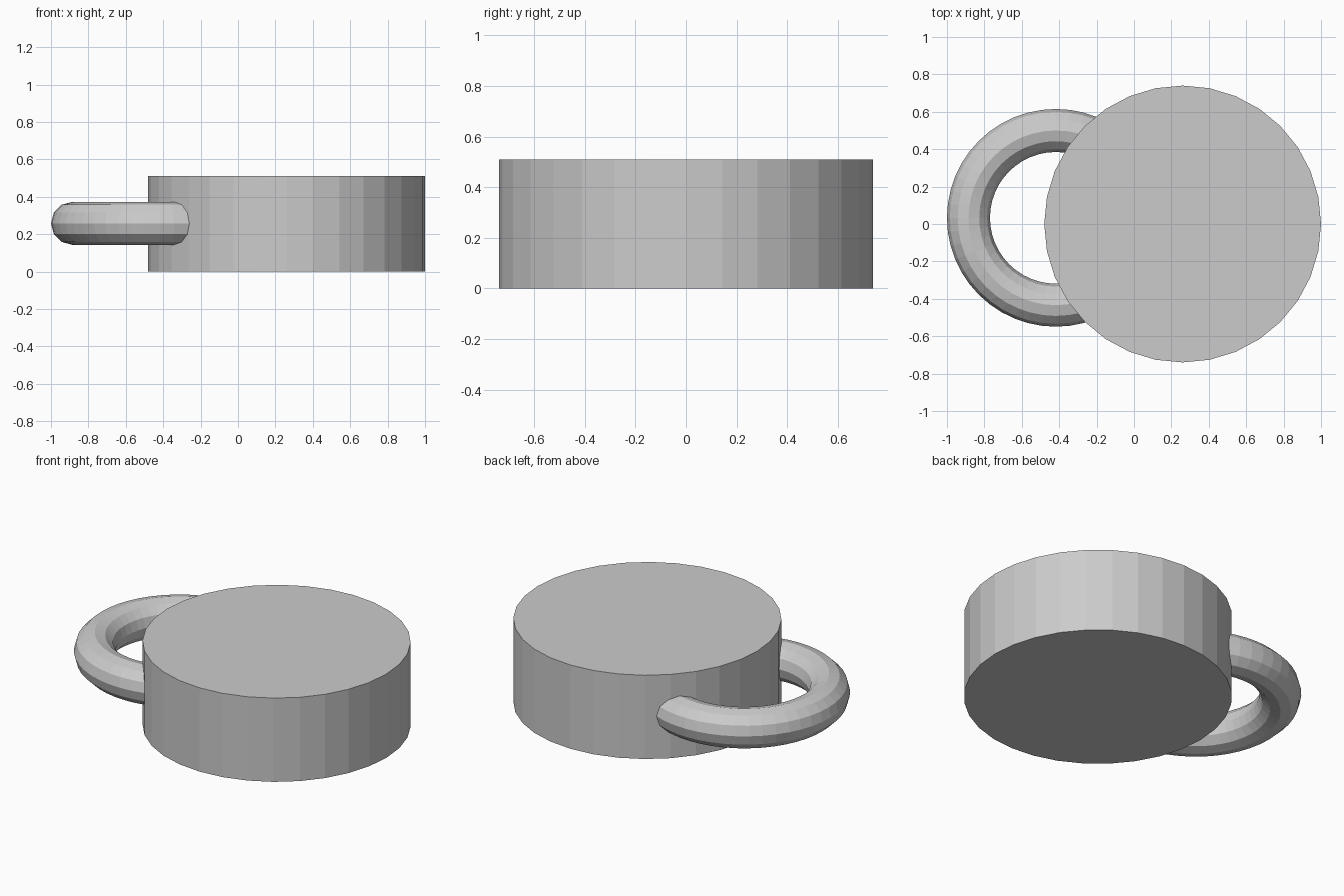
import bpy

if "Cube" in bpy.data.objects:
    bpy.data.objects.remove(bpy.data.objects["Cube"])

# Solid round body
bpy.ops.mesh.primitive_cylinder_add(vertices=32, radius=0.74, depth=0.51,
                                    location=(0.26, 0, 0.255))
bpy.context.object.name = "cup_body"

# Ring handle lying flat, sunk into the left side of the body
bpy.ops.mesh.primitive_torus_add(major_segments=48, minor_segments=12,
                                 major_radius=0.467, minor_radius=0.115,
                                 location=(-0.418, 0.033, 0.258))
bpy.context.object.name = "ring_handle"
